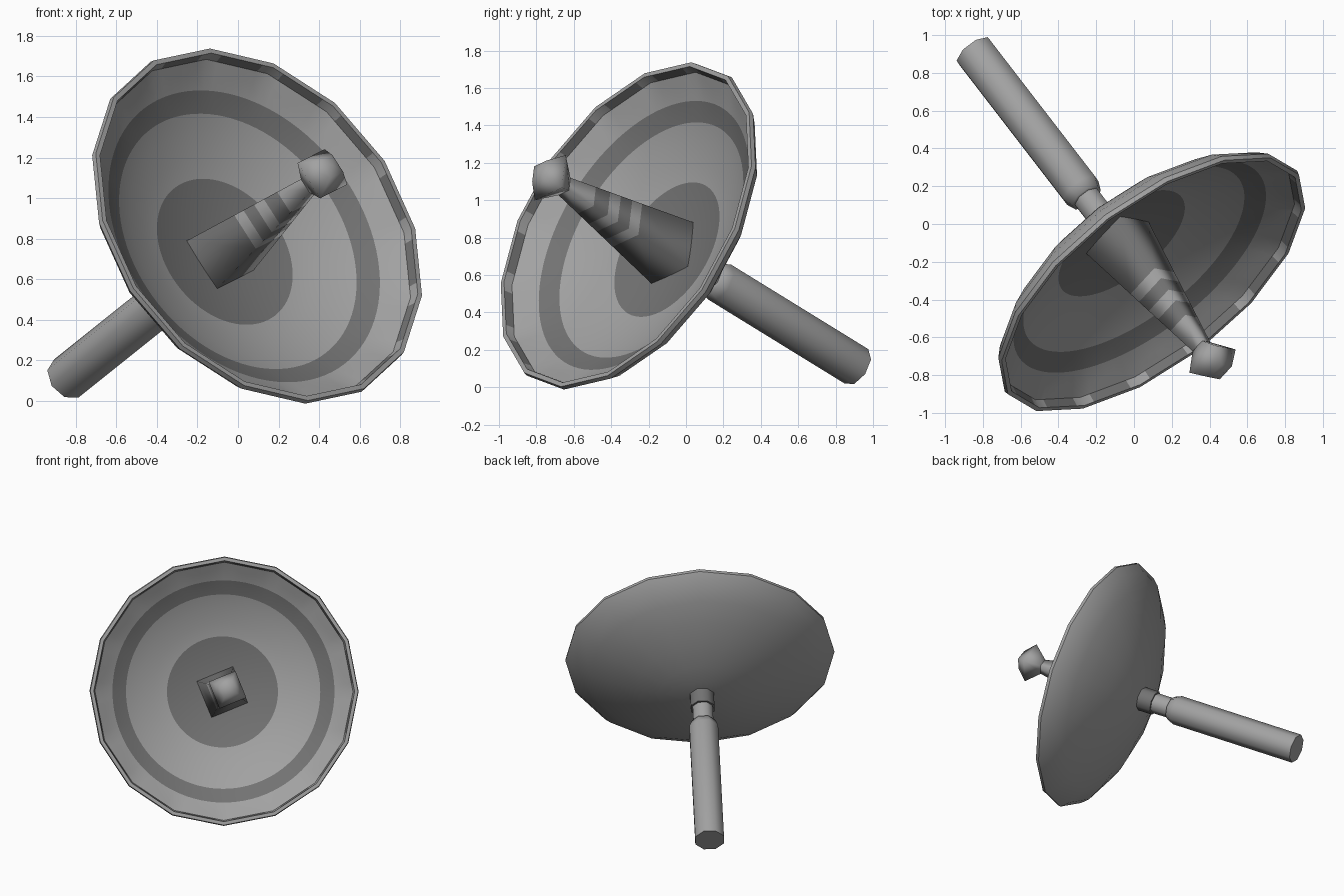
import bpy, bmesh, math
from mathutils import Vector

if "Cube" in bpy.data.objects:
    bpy.data.objects.remove(bpy.data.objects["Cube"])

# Frame of the tilted axis: origin at the rim centre, D points out of the dish
D = Vector((0.548, -0.711, 0.438)).normalized()
U = (Vector((0, 0, 1)) - D.z * D).normalized()
R = U.cross(D)
C = Vector((0.103, -0.320, 0.870))
PHASE = math.radians(66.2)


def material(name, v):
    m = bpy.data.materials.new(name)
    m.diffuse_color = (v, v, v, 1)
    m.use_nodes = True
    m.node_tree.nodes["Principled BSDF"].inputs["Base Color"].default_value = m.diffuse_color
    return m


LIGHT = material("light grey", 0.36)
DARK = material("dark grey", 0.17)


def poly(r, a, sides):
    """Radius of a regular polygon with corner radius r at angle a."""
    step = 2 * math.pi / sides
    return r * math.cos(step / 2) / math.cos((a % step) - step / 2)


def lathe(name, profile, seg, rule, angle=50, sides=None, outward=True):
    """Spin (s, radius) rows about the axis; rows beyond 0.85 follow the polygon if sides is set."""
    bm = bmesh.new()
    rows = []
    for s, r in profile:
        if r == 0:
            rows.append([bm.verts.new(C + D * s)] * seg)
            continue
        row = []
        for i in range(seg):
            a = 2 * math.pi * i / seg
            q = poly(r, a, sides) if sides and r > 0.85 else r
            row.append(bm.verts.new(C + D * s + q * (R * math.cos(a + PHASE) + U * math.sin(a + PHASE))))
        rows.append(row)
    for k in range(len(rows) - 1):
        for i in range(seg):
            j = (i + 1) % seg
            vs = list(dict.fromkeys([rows[k][i], rows[k][j], rows[k + 1][j], rows[k + 1][i]]))
            f = bm.faces.new(vs)
            f.material_index = rule(k, i)
    bmesh.ops.recalc_face_normals(bm, faces=bm.faces)
    bm.faces.ensure_lookup_table()
    if not outward and bm.faces[0].normal.dot(D) < 0:
        bmesh.ops.reverse_faces(bm, faces=bm.faces)
    me = bpy.data.meshes.new(name)
    bm.to_mesh(me)
    bm.free()
    ob = bpy.data.objects.new(name, me)
    bpy.context.collection.objects.link(ob)
    me.materials.append(LIGHT)
    me.materials.append(DARK)
    bpy.ops.object.select_all(action='DESELECT')
    ob.select_set(True)
    bpy.context.view_layer.objects.active = ob
    bpy.ops.object.shade_smooth_by_angle(angle=math.radians(angle))
    return ob


def bowl(r):
    return -0.36 + 1.55 - math.sqrt(1.55 ** 2 - r * r)


# Inner bowl with painted rings, and the rim wall with dashes
inner = [(bowl(r * 1.01), r) for r in (0, 0.2, 0.40, 0.50, 0.61, 0.70, 0.80)]
inner += [(bowl(r), r) for r in (0.88, 0.93)] + [(0.0, 0.94)]


def bowl_colour(k, i):
    if k == 8:
        return 0 if i % 6 in (0, 5) else 1
    return 1 if k in (0, 1, 5) else 0


lathe("dish_inside", inner, 96, bowl_colour, 40, 16, outward=False)

# Lip and plain back of the dish, sixteen-sided
back = [(-0.40, 0), (-0.39, 0.15), (-0.36, 0.30), (-0.31, 0.47), (-0.24, 0.65),
        (-0.165, 0.80), (-0.085, 0.92), (-0.025, 0.97), (0.0, 0.965), (0.0, 0.94)]
ob = lathe("dish_back", back, 16, lambda k, i: 0, 50)
# The open shell must face away from the bowl
if ob.data.polygons[0].normal.dot(D) > 0:
    ob.data.flip_normals()

# Square tapering feed spike with stripes
cuts = [-0.355, -0.01, 0.055, 0.13, 0.20, 0.295, 0.50]
spike = [(s, 0.20 - 0.15 * (s + 0.355) / 0.855) for s in cuts]
lathe("spike", [(-0.355, 0)] + spike, 4, lambda k, i: 1 if k in (0, 1, 3, 5) else 0, 95)

# Four-sided knob at the tip
lathe("knob", [(0.45, 0), (0.45, 0.045), (0.57, 0.147), (0.65, 0.07), (0.665, 0)], 4,
      lambda k, i: 0, 95)

# Collar, neck and handle behind the dish
lathe("collar", [(-0.37, 0), (-0.37, 0.092), (-0.51, 0.092), (-0.51, 0)], 8, lambda k, i: 1)
lathe("handle", [(-0.50, 0), (-0.50, 0.078), (-0.64, 0.078), (-0.645, 0.09),
                 (-0.70, 0.112), (-1.73, 0.112), (-1.73, 0)], 8, lambda k, i: 0)
